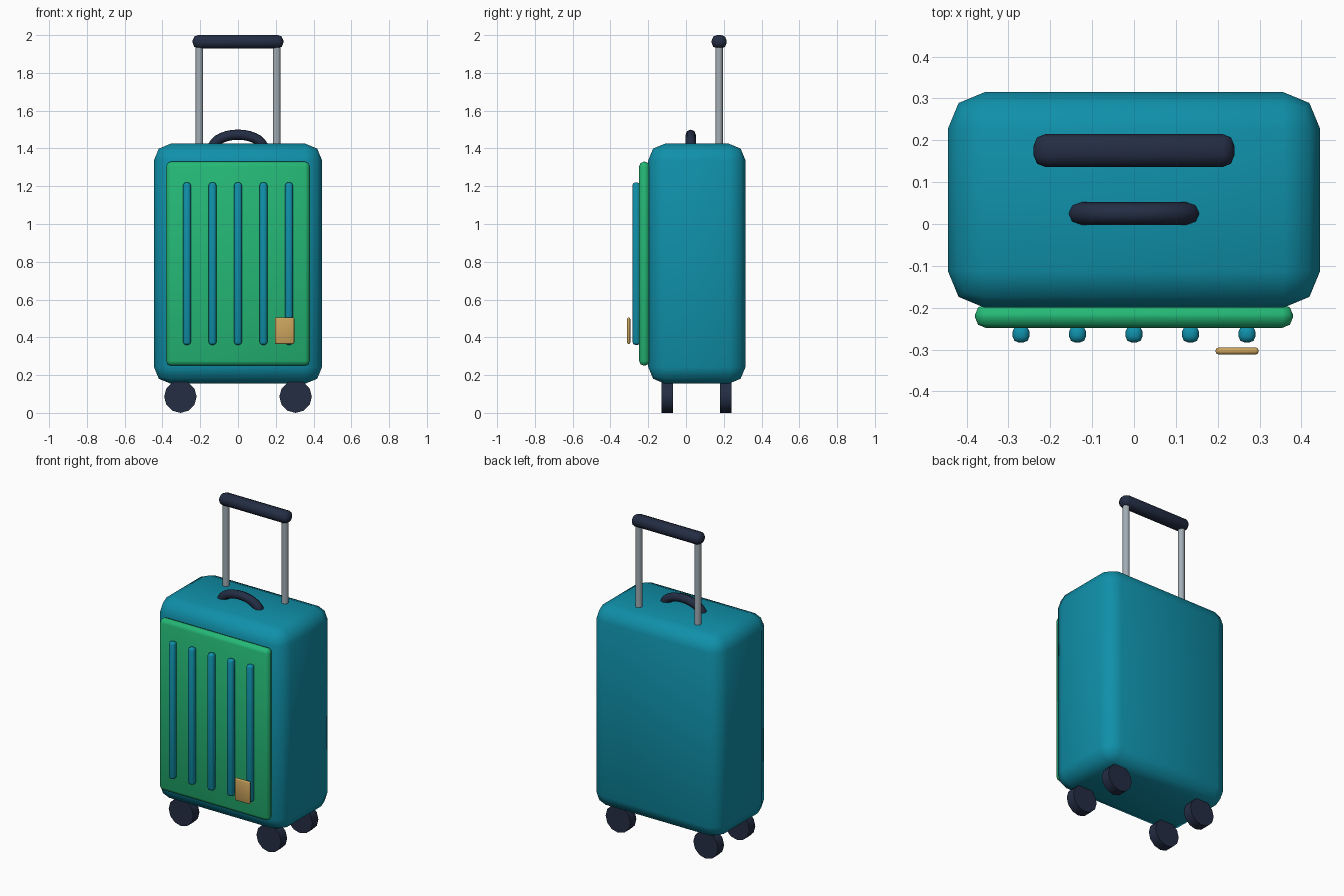
import bpy
from math import pi, sin, cos, radians

cube = bpy.data.objects.get("Cube")
if cube:
    bpy.data.objects.remove(cube, do_unlink=True)


def material(name, rgb):
    m = bpy.data.materials.new(name)
    m.use_nodes = True
    m.diffuse_color = (*rgb, 1)
    bsdf = m.node_tree.nodes["Principled BSDF"]
    bsdf.inputs["Base Color"].default_value = (*rgb, 1)
    bsdf.inputs["Roughness"].default_value = 0.6
    return m


TEAL = material("teal", (0.005, 0.28, 0.40))
GREEN = material("green", (0.018, 0.48, 0.18))
NAVY = material("dark navy", (0.017, 0.026, 0.057))
METAL = material("grey metal", (0.36, 0.42, 0.46))
TAN = material("tan", (0.60, 0.37, 0.11))


def finish(name, mat, angle=None):
    ob = bpy.context.object
    ob.name = name
    ob.data.materials.append(mat)
    if angle:
        bpy.ops.object.shade_smooth_by_angle(angle=radians(angle))
    return ob


def rounded_box(name, mat, low, high, bevel, segments, angle=50):
    """Box between two corners with bevelled edges."""
    bpy.ops.mesh.primitive_cube_add(
        size=1, location=[(a + b) / 2 for a, b in zip(low, high)])
    ob = bpy.context.object
    ob.scale = [b - a for a, b in zip(low, high)]
    bpy.ops.object.transform_apply(location=False, rotation=False, scale=True)
    mod = ob.modifiers.new("Bevel", 'BEVEL')
    mod.width, mod.segments = bevel, segments
    bpy.ops.object.modifier_apply(modifier=mod.name)
    return finish(name, mat, angle)


def cylinder(name, mat, radius, depth, location, sides, rotation=(0, 0, 0)):
    bpy.ops.mesh.primitive_cylinder_add(
        vertices=sides, radius=radius, depth=depth,
        location=location, rotation=rotation)
    return finish(name, mat, 50 if sides > 12 else 32)


# Shell and front panel
rounded_box("body", TEAL, (-0.445, -0.2, 0.155), (0.445, 0.315, 1.425), 0.088, 2)
rounded_box("front_panel", GREEN, (-0.38, -0.248, 0.25), (0.38, -0.192, 1.33), 0.025, 2)

# Vertical ribs standing off the panel
for i in range(5):
    x = (i - 2) * 0.135
    rounded_box(f"rib_{i + 1}", TEAL, (x - 0.02, -0.283, 0.36),
                (x + 0.02, -0.243, 1.22), 0.014, 2)

# Luggage tag
rounded_box("tag", TAN, (0.195, -0.312, 0.365), (0.298, -0.295, 0.505), 0.007, 2)

# Wheels
for side, x in (("left", 0.305), ("right", -0.305)):
    for end, y in (("front", -0.1), ("back", 0.21)):
        cylinder(f"{end}_{side}_wheel", NAVY, 0.086, 0.06, (x, y, 0.086),
                 12, (pi / 2, 0, 0))

# Telescopic handle
for side, x in (("left", 0.205), ("right", -0.205)):
    cylinder(f"{side}_pole", METAL, 0.02, 0.57, (x, 0.175, 1.675), 14)
rounded_box("pull_grip", NAVY, (-0.24, 0.136, 1.93), (0.24, 0.215, 2.0), 0.028, 2)

# Carry handle arched over the top
curve = bpy.data.curves.new("carry_handle", 'CURVE')
curve.dimensions = '3D'
curve.bevel_depth, curve.bevel_resolution = 0.027, 2
curve.use_fill_caps = True
spline = curve.splines.new('POLY')
steps = 14
spline.points.add(steps)
for i, p in enumerate(spline.points):
    a = pi * i / steps
    p.co = (0.134 * cos(a), 0.025, 1.4 + 0.073 * sin(a), 1)
handle = bpy.data.objects.new("carry_handle", curve)
bpy.context.collection.objects.link(handle)
bpy.ops.object.select_all(action='DESELECT')
handle.select_set(True)
bpy.context.view_layer.objects.active = handle
bpy.ops.object.convert(target='MESH')
finish("carry_handle", NAVY, 50)
